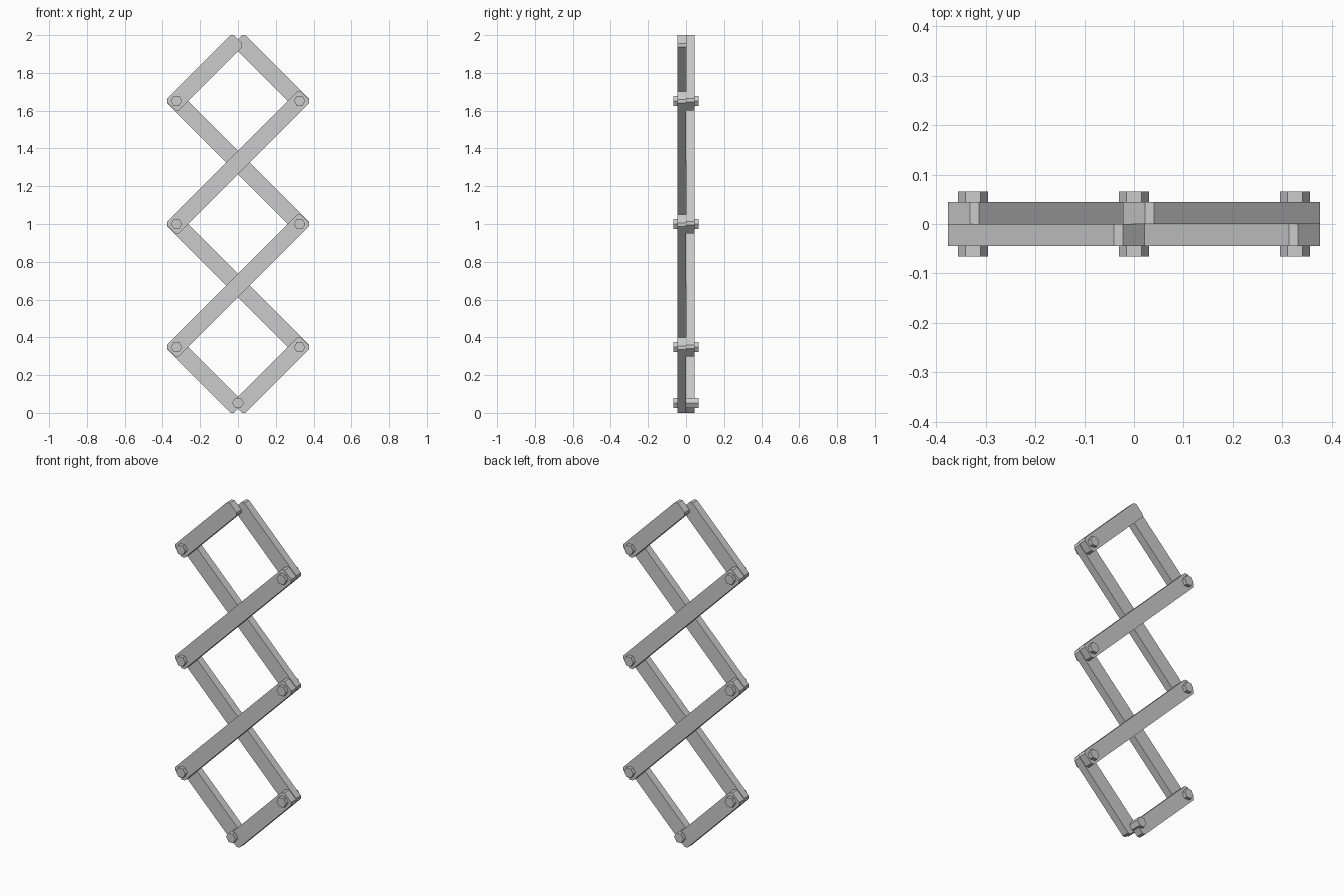
import bpy, bmesh, math
from mathutils import Matrix

if "Cube" in bpy.data.objects:
    bpy.data.objects.remove(bpy.data.objects["Cube"])

A = 0.326            # half spacing of the lattice joints
OVER = 0.028         # how far bars run past a joint (in x and z)
HALF_W = 0.044       # half width of a bar
CUT = 0.013          # clipped bar corners
THICK = 0.045        # bar thickness
PIN_R, PIN_HALF = 0.0305, 0.066

grey = bpy.data.materials.new("plain grey")
grey.diffuse_color = (0.6, 0.6, 0.6, 1)
grey.use_nodes = True
grey.node_tree.nodes["Principled BSDF"].inputs["Base Color"].default_value = grey.diffuse_color


def finish(bm, name):
    bmesh.ops.recalc_face_normals(bm, faces=bm.faces)
    me = bpy.data.meshes.new(name)
    bm.to_mesh(me)
    bm.free()
    me.materials.append(grey)
    bpy.context.collection.objects.link(bpy.data.objects.new(name, me))


def bar(name, p, q, y):
    """Flat bar with clipped corners whose end faces sit at p and q (x, z)."""
    dx, dz = q[0] - p[0], q[1] - p[1]
    L = math.hypot(dx, dz)
    ux, uz = dx / L, dz / L
    h, c = HALF_W, CUT
    outline = [(0, -h + c), (c, -h), (L - c, -h), (L, -h + c),
               (L, h - c), (L - c, h), (c, h), (0, h - c)]
    bm = bmesh.new()
    face = bm.faces.new([bm.verts.new((p[0] + u * ux - v * uz, y,
                                       p[1] + u * uz + v * ux))
                         for u, v in outline])
    ext = bmesh.ops.extrude_face_region(bm, geom=[face])
    new = [g for g in ext["geom"] if isinstance(g, bmesh.types.BMVert)]
    bmesh.ops.translate(bm, verts=new, vec=(0, THICK, 0))
    finish(bm, name)


def pin(name, x, z):
    """Six-sided pin through both layers, points to left and right."""
    bm = bmesh.new()
    bmesh.ops.create_cone(bm, cap_ends=True, segments=6, radius1=PIN_R,
                          radius2=PIN_R, depth=2 * PIN_HALF,
                          matrix=Matrix.Rotation(math.radians(90), 4, 'X')
                          @ Matrix.Rotation(math.radians(30), 4, 'Z'))
    # turn so that a corner points along +x
    v = bm.verts[:][0].co
    ang = math.atan2(v.z, v.x)
    bmesh.ops.rotate(bm, verts=bm.verts, matrix=Matrix.Rotation(ang, 3, 'Y'))
    bmesh.ops.translate(bm, verts=bm.verts, vec=(x, 0, z))
    finish(bm, name)


# Front layer leans right (s = 1), back layer is its mirror (s = -1)
E = A + OVER
for side, s, y in (("front", 1, -THICK), ("back", -1, 0)):
    bar(side + "_bottom_short_bar", (0, 1 - 3 * A), (s * E, 1 - 3 * A + E), y)
    bar(side + "_lower_long_bar", (-s * E, 1 - A - E), (s * E, 1 - A + E), y)
    bar(side + "_upper_long_bar", (-s * E, 1 + A - E), (s * E, 1 + A + E), y)
    bar(side + "_top_short_bar", (-s * E, 1 + 3 * A - E), (0, 1 + 3 * A), y)

# Pins at the side joints and the bottom joint
for side, s in (("left", -1), ("right", 1)):
    for level, k in (("lower", -2), ("middle", 0), ("upper", 2)):
        pin(side + "_" + level + "_pin", s * A, 1 + k * A)
pin("bottom_pin", 0, 0.053)
